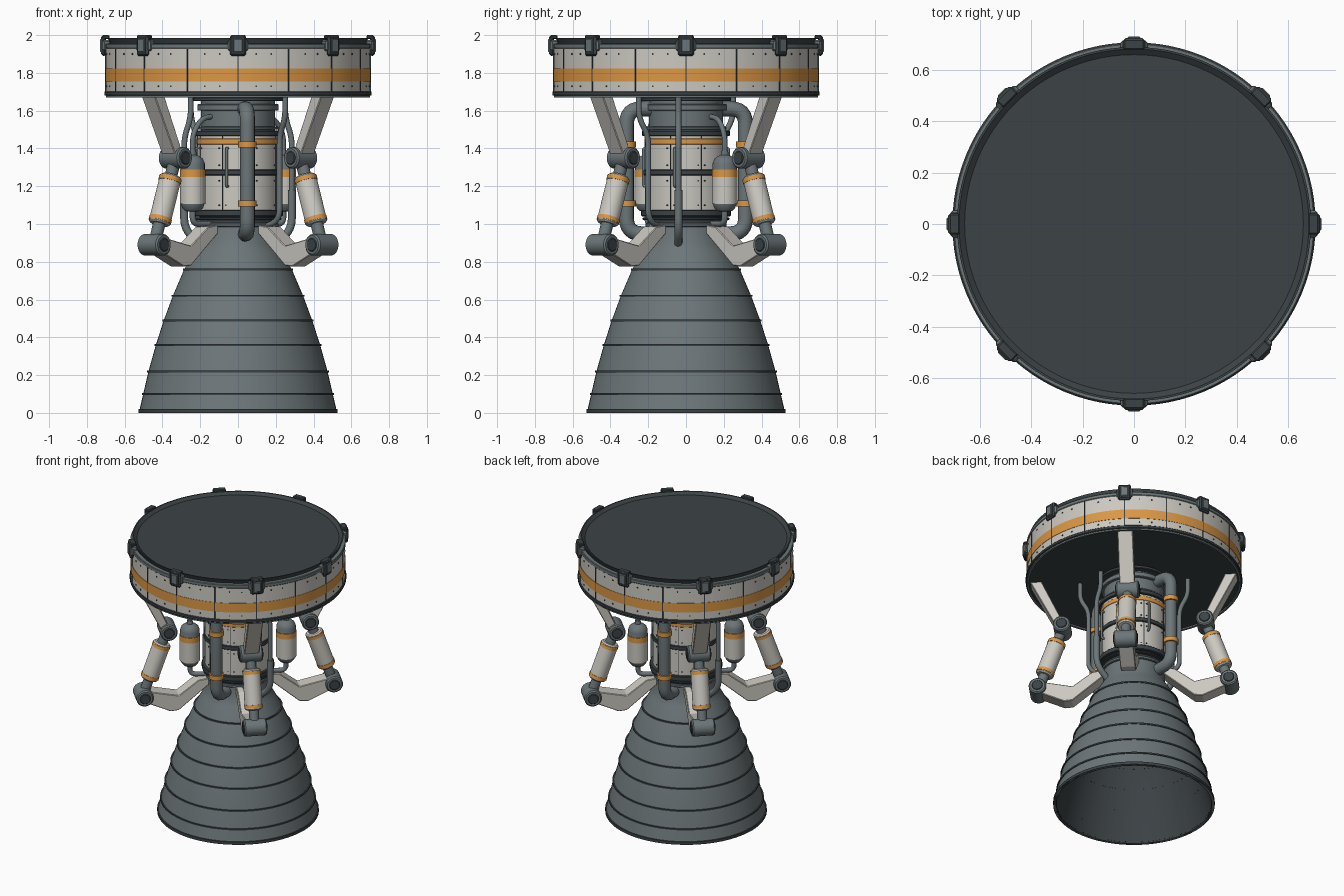
import bpy, bmesh
from math import sin, cos, pi, radians
from mathutils import Vector, Matrix

if "Cube" in bpy.data.objects:
    bpy.data.objects.remove(bpy.data.objects["Cube"])


def material(name, rgb):
    m = bpy.data.materials.new(name)
    m.diffuse_color = (*rgb, 1)
    m.use_nodes = True
    m.node_tree.nodes["Principled BSDF"].inputs["Base Color"].default_value = m.diffuse_color
    return m


DARK = material("dark_metal", (0.045, 0.055, 0.06))
STEEL = material("steel", (0.15, 0.18, 0.19))
WHITE = material("off_white", (0.6, 0.58, 0.53))
ORANGE = material("orange", (0.7, 0.31, 0.06))


def finish(bm, name, mat, matrix=None, smooth=True):
    if matrix is not None:
        bm.transform(matrix)
    bmesh.ops.recalc_face_normals(bm, faces=bm.faces)
    me = bpy.data.meshes.new(name)
    bm.to_mesh(me)
    bm.free()
    ob = bpy.data.objects.new(name, me)
    bpy.context.collection.objects.link(ob)
    me.materials.append(mat)
    if smooth:
        bpy.ops.object.select_all(action='DESELECT')
        ob.select_set(True)
        bpy.context.view_layer.objects.active = ob
        bpy.ops.object.shade_smooth_by_angle(angle=radians(35))
    return ob


def lathe(name, profile, mat, segs=64, matrix=None, closed=False):
    """Revolve (radius, z) points about z; radius 0 ends become caps."""
    bm = bmesh.new()
    vs = [bm.verts.new((r, 0, z)) for r, z in profile]
    pairs = list(zip(vs, vs[1:])) + ([(vs[-1], vs[0])] if closed else [])
    es = [bm.edges.new(p) for p in pairs]
    bmesh.ops.spin(bm, geom=vs + es, cent=(0, 0, 0), axis=(0, 0, 1), angle=2 * pi, steps=segs)
    bmesh.ops.remove_doubles(bm, verts=bm.verts, dist=1e-5)
    return finish(bm, name, mat, matrix)


def drum(name, r, z0, z1, mat, segs=64, matrix=None, b=0.004):
    return lathe(name, [(0, z0), (r - b, z0), (r, z0 + b), (r, z1 - b), (r - b, z1), (0, z1)],
                 mat, segs, matrix)


def band(name, r0, r1, z0, z1, mat, segs=64, matrix=None):
    return lathe(name, [(r0, z0), (r1, z0), (r1, z1), (r0, z1)], mat, segs, matrix, True)


def boxes(name, items, mat, bevel=0.0):
    """items: (size, local matrix) pairs merged into one mesh."""
    bm = bmesh.new()
    for size, m in items:
        bmesh.ops.create_cube(bm, size=1, matrix=m @ Matrix.Diagonal((*size, 1)))
    if bevel:
        bmesh.ops.bevel(bm, geom=bm.edges[:], offset=bevel, segments=1, affect='EDGES')
    return finish(bm, name, mat, smooth=False)


def plate(name, outline, width, mat, matrix):
    """Extrude an (r, z) outline sideways by width."""
    bm = bmesh.new()
    f = bm.faces.new([bm.verts.new((r, -width / 2, z)) for r, z in outline])
    ext = bmesh.ops.extrude_face_region(bm, geom=[f])['geom']
    bmesh.ops.translate(bm, verts=[v for v in ext if isinstance(v, bmesh.types.BMVert)], vec=(0, width, 0))
    bmesh.ops.bevel(bm, geom=bm.edges[:], offset=0.004, segments=1, affect='EDGES')
    return finish(bm, name, mat, matrix, smooth=False)


def pipe(name, pts, radius, matrix, bend=0.06, mat=STEEL):
    pts = [Vector(p) for p in pts]
    path = [pts[0]]
    for a, p, c in zip(pts, pts[1:], pts[2:]):
        d = min(bend, (a - p).length * 0.49, (c - p).length * 0.49)
        s, e = p + (a - p).normalized() * d, p + (c - p).normalized() * d
        path += [s * (1 - t) ** 2 + p * 2 * t * (1 - t) + e * t * t for t in [i / 6 for i in range(7)]]
    path.append(pts[-1])
    cu = bpy.data.curves.new(name, 'CURVE')
    cu.dimensions, cu.bevel_depth, cu.bevel_resolution, cu.use_fill_caps = '3D', radius, 4, True
    sp = cu.splines.new('POLY')
    sp.points.add(len(path) - 1)
    for q, v in zip(sp.points, path):
        q.co = (*v, 1)
    ob = bpy.data.objects.new(name, cu)
    bpy.context.collection.objects.link(ob)
    bpy.ops.object.select_all(action='DESELECT')
    ob.select_set(True)
    bpy.context.view_layer.objects.active = ob
    bpy.ops.object.convert(target='MESH')
    ob = bpy.context.object
    ob.data.transform(matrix)
    ob.data.materials.clear()
    ob.data.materials.append(mat)
    bpy.ops.object.shade_smooth_by_angle(angle=radians(40))


def rot(deg):
    return Matrix.Rotation(radians(deg), 4, 'Z')


def at(deg, r, z):
    return rot(deg) @ Matrix.Translation((r, 0, z))


def along(a, b):
    """Frame whose z axis runs from a to b."""
    d = Vector(b) - Vector(a)
    return Matrix.Translation(a) @ d.to_track_quat('Z', 'Y').to_matrix().to_4x4()


# Nozzle bell: hollow, with stiffening hoops
bell = [(0.525, 0), (0.502, 0.10), (0.474, 0.22), (0.435, 0.36), (0.393, 0.49), (0.345, 0.62),
        (0.285, 0.76), (0.235, 0.85), (0.205, 0.90), (0.2, 1.01)]
lathe("nozzle_bell", bell + [(0, 1.01), (0, 0.99)] + [(r - 0.015, z) for r, z in bell[::-1]], STEEL, closed=True)
lathe("nozzle_lining", [(r - 0.017, z + 0.004) for r, z in bell[:-1]] + [(0, 0.9)], DARK)
for r, z in [(0.521, 0.015)] + bell[1:7]:
    band("nozzle_hoop", r - 0.015, r + 0.007, z - 0.005, z + 0.005, DARK)
band("nozzle_exit_rim", 0.508, 0.528, 0, 0.012, DARK)

# Engine core
for name, r, z0, z1, mat in [
        ("throat_collar", 0.215, 0.985, 1.005, STEEL), ("lower_neck", 0.205, 1.0, 1.04, DARK),
        ("lower_flange", 0.23, 1.02, 1.035, DARK), ("lower_flange_top", 0.237, 1.04, 1.075, DARK),
        ("core_casing", 0.216, 1.07, 1.47, WHITE), ("core_waist_band", 0.226, 1.258, 1.288, DARK),
        ("core_orange_band", 0.2185, 1.42, 1.455, ORANGE), ("upper_flange", 0.232, 1.465, 1.495, DARK),
        ("upper_collar", 0.215, 1.50, 1.515, STEEL), ("upper_neck", 0.196, 1.49, 1.66, STEEL),
        ("neck_top_ring", 0.215, 1.60, 1.635, STEEL), ("mount_flange", 0.237, 1.65, 1.672, DARK)]:
    drum(name, r, z0, z1, mat)
boxes("core_seams", [((0.004, 0.005, 0.39), at(k * 45 + 22.5, 0.216, 1.27)) for k in range(8)], DARK)
boxes("core_bolts", [((0.006, 0.008, 0.008), at(k * 45 + 22.5 + s, 0.216, z)) for k in range(8)
                     for s in (-5, 5) for z in (1.1, 1.23, 1.31, 1.4)], DARK)
for k in range(4):
    pipe("core_handle", [(0.21, 0, 1.2), (0.233, 0, 1.2), (0.233, 0, 1.4), (0.21, 0, 1.4)],
         0.008, rot(k * 90 - 105), 0.015)

# Thrust ring
lathe("ring_wall", [(0, 1.70), (0.70, 1.70), (0.70, 1.93), (0, 1.93)], WHITE, 96)
drum("ring_bottom_flange", 0.708, 1.68, 1.702, DARK, 96)
band("ring_bottom_lip", 0.685, 0.70, 1.67, 1.682, STEEL, 96)
band("ring_orange_band", 0.69, 0.7025, 1.755, 1.822, ORANGE, 96)
drum("ring_top_flange", 0.704, 1.928, 1.955, STEEL, 96)
lathe("ring_lid", [(0, 1.95), (0.675, 1.95), (0.69, 1.985), (0.682, 1.985), (0.66, 1.968), (0, 1.968)], DARK, 96)
boxes("ring_seams", [((0.006, 0.006, 0.225), at(k * 22.5, 0.7005, 1.815)) for k in range(16)], DARK)
boxes("ring_rivets", [((0.006, 0.008, 0.008), at(k * 22.5 + s, 0.7, z)) for k in range(16)
                      for s in (-8, 8) for z in (1.73, 1.9)], DARK)

# Clamps round the rim
cl = [k * 45 for k in range(8)]
boxes("clamp_bases", [((0.04, 0.105, 0.06), at(a, 0.695, 1.945)) for a in cl], STEEL, 0.008)
boxes("clamp_bodies", [((0.026, 0.085, 0.11), at(a, 0.711, 1.945)) for a in cl], DARK, 0.01)
boxes("clamp_plates", [((0.012, 0.05, 0.07), at(a, 0.724, 1.945)) for a in cl], STEEL, 0.004)
boxes("clamp_hooks", [((0.04, 0.08, 0.02), at(a, 0.70, 1.99)) for a in cl], DARK, 0.005)

# Four gimbal legs on the diagonals
HI, LO = (0.469, 0, 1.35), (0.628, 0, 0.89)
for k in range(4):
    m = rot(45 + 90 * k)
    plate("upper_leg", [(0.605, 1.69), (0.68, 1.69), (0.515, 1.36), (0.455, 1.36)], 0.1, WHITE, m)
    plate("lower_arm", [(0.2, 0.995), (0.27, 0.985), (0.40, 0.885), (0.61, 0.93), (0.62, 0.85),
                        (0.455, 0.775), (0.40, 0.78), (0.2, 0.95)], 0.1, WHITE, m)
    for p in (HI, LO):
        h = m @ Matrix.Translation(p) @ Matrix.Rotation(pi / 2, 4, 'X')
        drum("hinge_barrel", 0.057, -0.075, 0.075, STEEL, 32, h, 0.008)
        drum("hinge_pin", 0.036, -0.08, 0.08, DARK, 24, h)
    f = m @ along(HI, LO)
    drum("actuator_rod", 0.033, 0, 0.487, STEEL, 24, f)
    drum("actuator_sleeve", 0.058, 0.10, 0.37, WHITE, 32, f, 0.008)
    for z in (0.112, 0.335):
        band("actuator_band", 0.05, 0.0605, z, z + 0.022, ORANGE, 32, f)

# Twin sets of plumbing, half a turn apart
for k in range(2):
    m = rot(180 * k)
    pipe("feed_pipe", [(0.03, -0.15, 1.61), (0.05, -0.315, 1.61), (0.05, -0.315, 0.95),
                       (0.035, -0.15, 0.945)], 0.04, m, 0.085)
    for z in (1.42, 1.108):
        band("feed_pipe_clamp", 0.03, 0.049, z - 0.016, z + 0.016, ORANGE, 32,
             m @ Matrix.Translation((0.05, -0.315, 0)))
    # Pressure tank with its lines
    t = m @ Matrix.Translation((0.24, 0.205, 0))
    lathe("tank", [(0, 1.065), (0.04, 1.068), (0.055, 1.085), (0.064, 1.11), (0.064, 1.32), (0.055, 1.345),
                   (0.035, 1.36), (0.02, 1.365), (0.018, 1.39), (0, 1.39)], STEEL, 32, t)
    band("tank_jacket", 0.055, 0.067, 1.105, 1.25, WHITE, 32, t)
    band("tank_band", 0.055, 0.067, 1.25, 1.288, ORANGE, 32, t)
    pipe("tank_top_line", [(0.24, 0.205, 1.36), (0.24, 0.205, 1.48), (0.19, 0.17, 1.56), (0.13, 0.12, 1.57)], 0.014, m)
    pipe("tank_bottom_line", [(0.24, 0.205, 1.09), (0.24, 0.205, 1.0), (0.1, 0.1, 1.0)], 0.016, m, 0.04)
    # Long side line with thicker lower sleeve
    pipe("side_line", [(0.25, -0.04, 1.68), (0.25, -0.04, 1.56), (0.285, -0.04, 1.46), (0.285, -0.04, 0.98),
                       (0.19, -0.04, 0.9)], 0.015, m)
    pipe("side_sleeve", [(0.285, -0.04, 1.18), (0.285, -0.04, 0.97), (0.19, -0.04, 0.89)], 0.021, m)
    # Corner line hanging from the ring
    pipe("corner_line", [(0.25, -0.25, 1.68), (0.25, -0.25, 1.56), (0.22, -0.2, 1.47), (0.22, -0.2, 1.02),
                         (0.13, -0.13, 0.98)], 0.015, m)
